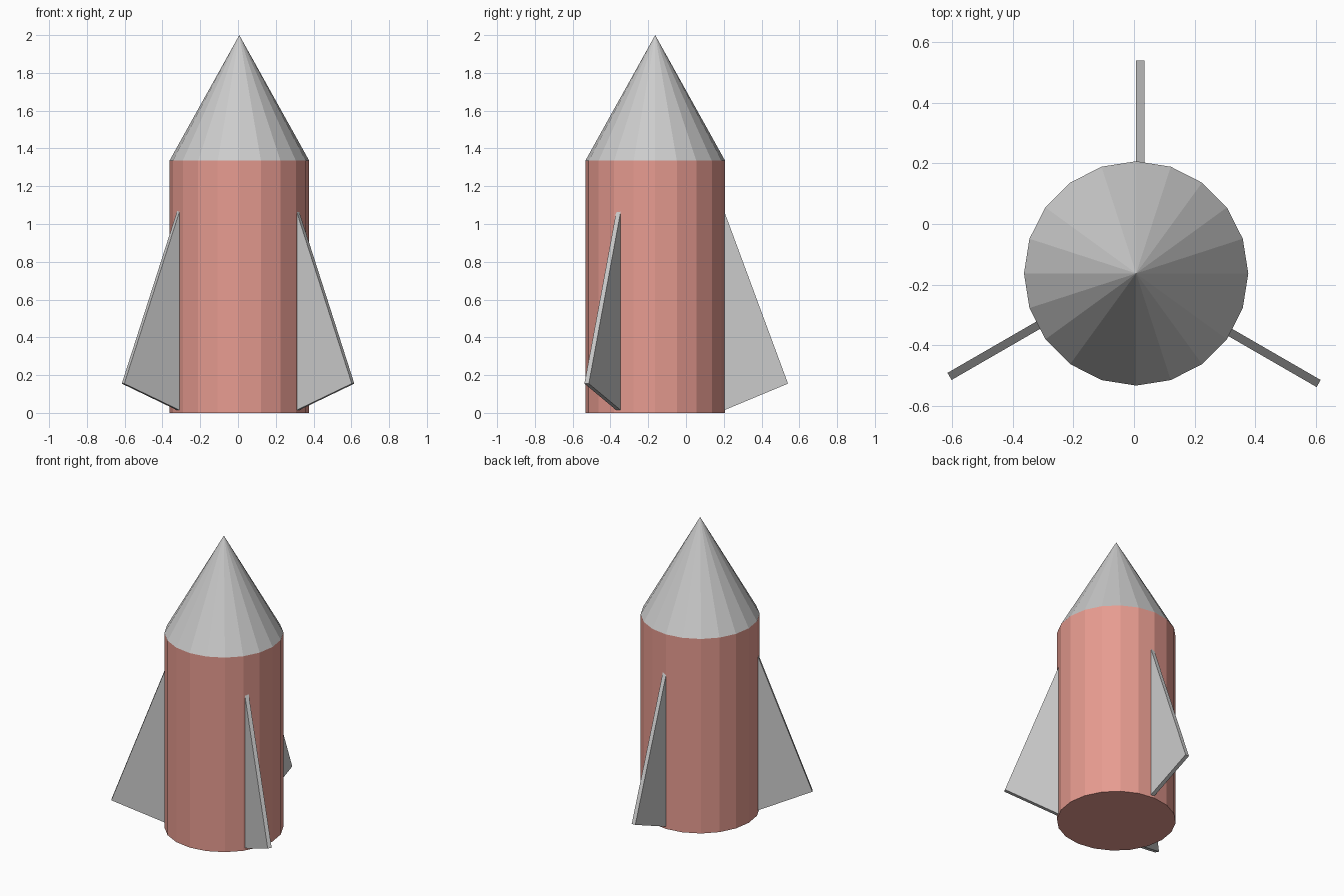
import bpy, bmesh
from math import radians
from mathutils import Matrix, Vector

if "Cube" in bpy.data.objects:
    bpy.data.objects.remove(bpy.data.objects["Cube"])

CX, CY = 0.007, -0.163      # rocket axis
R, SIDES = 0.37, 20
SHOULDER, TOP = 1.335, 2.0
FIN_T = 0.027


def add_object(name, bm, material=None):
    bmesh.ops.recalc_face_normals(bm, faces=bm.faces)
    mesh = bpy.data.meshes.new(name)
    bm.to_mesh(mesh)
    bm.free()
    obj = bpy.data.objects.new(name, mesh)
    obj.location = (CX, CY, 0)
    bpy.context.collection.objects.link(obj)
    if material:
        mesh.materials.append(material)
    return obj


def add_cone(name, r_bottom, r_top, z0, z1, material=None):
    bm = bmesh.new()
    bmesh.ops.create_cone(bm, cap_ends=True, segments=SIDES,
                          radius1=r_bottom, radius2=r_top, depth=z1 - z0,
                          matrix=Matrix.Translation((0, 0, (z0 + z1) / 2)))
    bmesh.ops.remove_doubles(bm, verts=bm.verts, dist=1e-5)
    return add_object(name, bm, material)


red = bpy.data.materials.new("body_red")
red.diffuse_color = (0.8, 0.33, 0.28, 1)
red.use_nodes = True
red.node_tree.nodes["Principled BSDF"].inputs["Base Color"].default_value = red.diffuse_color

# Faceted body and nose
add_cone("body", R, R, 0, SHOULDER, red)
add_cone("nose_cone", R, 0, SHOULDER, TOP)

# Three fins: (radius, height) profile, thickened to one side of the radial plane
FIN = [(0.355, 0.01), (0.703, 0.155), (0.355, 1.095)]
for i, name in enumerate(("back_fin", "left_fin", "right_fin")):
    bm = bmesh.new()
    face = bm.faces.new([bm.verts.new((0, r, z)) for r, z in FIN])
    ext = bmesh.ops.extrude_face_region(bm, geom=[face], use_keep_orig=True)
    moved = [v for v in ext["geom"] if isinstance(v, bmesh.types.BMVert)]
    bmesh.ops.translate(bm, verts=moved, vec=Vector((FIN_T, 0, 0)))
    fin = add_object(name, bm)
    fin.rotation_euler.z = radians(120 * i)
